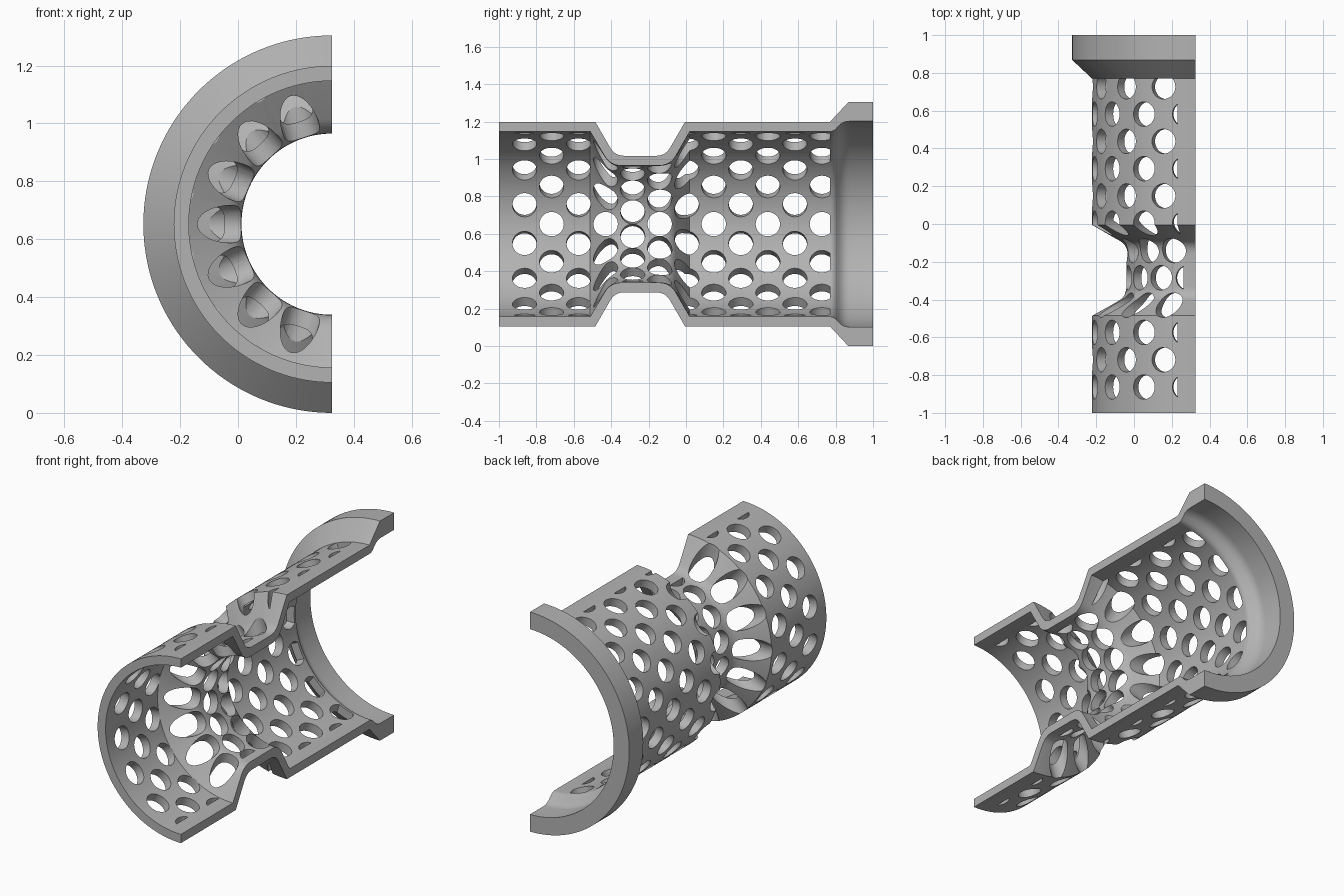
import bpy, bmesh, math
from mathutils import Vector, Matrix

if "Cube" in bpy.data.objects:
    bpy.data.objects.remove(bpy.data.objects["Cube"], do_unlink=True)

AXIS_X, AXIS_Z = 0.325, 0.652     # axis of revolution, along y
HOLE_R, PITCH, STEP = 0.065, 0.1445, 24
RIM_ANGLE, FLARE_Y = 80, 0.77     # solid strips that bound the perforation

grey = bpy.data.materials.new("plain_grey")
grey.use_nodes = True
colour = (0.45, 0.45, 0.45, 1)
grey.diffuse_color = colour
grey.node_tree.nodes["Principled BSDF"].inputs["Base Color"].default_value = colour


def place(angle, r, y):
    """Point at an angle up from the -x direction around the axis."""
    a = math.radians(angle)
    return Vector((AXIS_X - r * math.cos(a), y, AXIS_Z + r * math.sin(a)))


def rounded(points):
    """Profile with blended corners; each point is (y, radius, blend)."""
    out = []
    for i, (y, r, blend) in enumerate(points):
        p = Vector((y, r))
        if not blend:
            out.append(p)
            continue
        a = p + (Vector(points[i - 1][:2]) - p).normalized() * blend
        b = p + (Vector(points[i + 1][:2]) - p).normalized() * blend
        for k in range(7):
            t = k / 6
            out.append(a * (1 - t) ** 2 + p * 2 * t * (1 - t) + b * t * t)
    return out


def make_object(name, bm):
    bmesh.ops.recalc_face_normals(bm, faces=bm.faces)
    mesh = bpy.data.meshes.new(name)
    bm.to_mesh(mesh)
    bm.free()
    obj = bpy.data.objects.new(name, mesh)
    bpy.context.collection.objects.link(obj)
    mesh.materials.append(grey)
    return obj


# Half shell: necked tube with a flared flange at the back
outer = [(-1, 0.547, 0), (-0.485, 0.547, 0), (-0.38, 0.365, 0.05),
         (-0.11, 0.365, 0.05), (-0.005, 0.547, 0), (0.77, 0.547, 0),
         (0.868, 0.652, 0), (1, 0.652, 0)]
inner = [(1, 0.55, 0), (0.84, 0.55, 0.035), (0.79, 0.495, 0.02),
         (0.02, 0.495, 0), (-0.085, 0.313, 0.06), (-0.405, 0.313, 0.06),
         (-0.512, 0.495, 0), (-1, 0.495, 0)]
profile = rounded(outer + inner)
SEGMENTS = 72
bm = bmesh.new()
rings = [[bm.verts.new(place(-90 + 180 * s / SEGMENTS, p.y, p.x)) for p in profile]
         for s in range(SEGMENTS + 1)]
for a, b in zip(rings, rings[1:]):
    for i in range(len(profile)):
        j = (i + 1) % len(profile)
        bm.faces.new((a[i], a[j], b[j], b[i]))
bm.faces.new(rings[0])
bm.faces.new(rings[-1])
shell = make_object("perforated_half_shell", bm)


def trim(bm, point, normal):
    """Cut away everything past a plane and close the opening."""
    bmesh.ops.bisect_plane(bm, geom=bm.verts[:] + bm.edges[:] + bm.faces[:],
                           plane_co=point, plane_no=normal, clear_outer=True)
    bmesh.ops.holes_fill(bm, edges=[e for e in bm.edges if e.is_boundary])


def add_hole(bm, angle, y):
    """Add one radial hole cutter, trimmed at the solid strips."""
    direction = (place(angle, 1, 0) - place(angle, 0, 0)).normalized()
    turn = direction.to_track_quat('Z', 'Y').to_matrix().to_4x4()
    part = bmesh.new()
    bmesh.ops.create_cone(part, cap_ends=True, segments=36, radius1=HOLE_R,
                          radius2=HOLE_R, depth=0.45,
                          matrix=Matrix.Translation(place(angle, 0.475, y)) @ turn)
    if abs(angle) > RIM_ANGLE - 8:
        side = math.copysign(1, angle)
        normal = place(side * (RIM_ANGLE + 90), 1, 0) - place(0, 0, 0)
        trim(part, place(0, 0, 0), normal)
    if y + HOLE_R > FLARE_Y:
        trim(part, Vector((0, FLARE_Y, 0)), Vector((0, 1, 0)))
    temp = bpy.data.meshes.new("hole")
    part.to_mesh(temp)
    part.free()
    bm.from_mesh(temp)
    bpy.data.meshes.remove(temp)


# Staggered rows of holes, split in two sets so neighbours never overlap
cutters = [bmesh.new(), bmesh.new()]
for column in range(12):
    y = -0.863 + column * PITCH
    angles = range(-72, 73, STEP) if column % 2 else range(-84, 85, STEP)
    for k, angle in enumerate(angles):
        add_hole(cutters[k % 2], angle, y)

helpers = []
for bm in cutters:
    cutter = make_object("hole_cutter", bm)
    cutter.hide_render = True
    helpers.append(cutter)
    mod = shell.modifiers.new("holes", 'BOOLEAN')
    mod.operation = 'DIFFERENCE'
    mod.solver = 'EXACT'
    mod.object = cutter

# Apply the cuts, then shade smooth with crisp edges
bpy.ops.object.select_all(action='DESELECT')
shell.select_set(True)
bpy.context.view_layer.objects.active = shell
for mod in list(shell.modifiers):
    bpy.ops.object.modifier_apply(modifier=mod.name)
for cutter in helpers:
    bpy.data.objects.remove(cutter, do_unlink=True)
bpy.ops.object.shade_smooth_by_angle(angle=math.radians(25))
